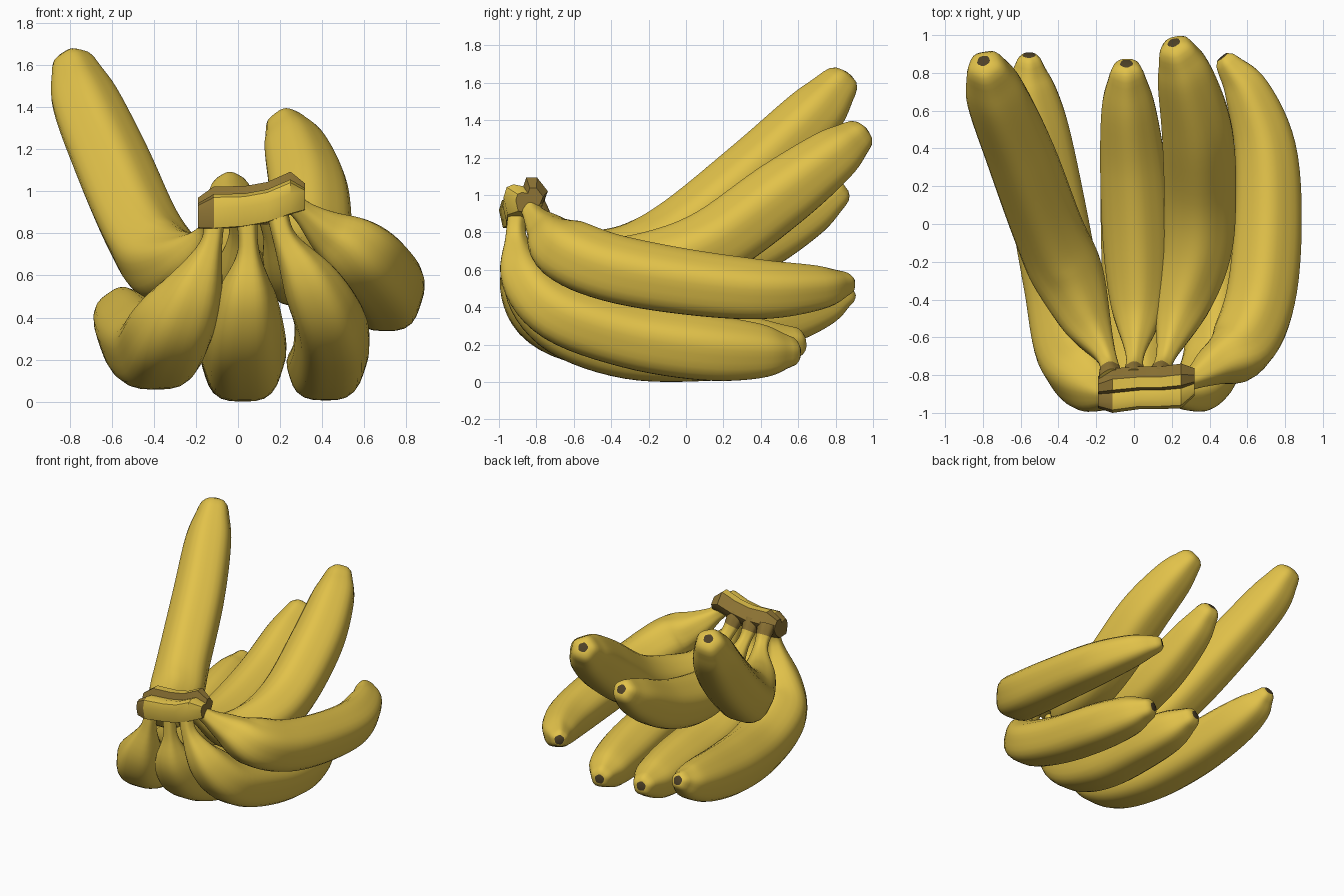
import bpy, bmesh, math
from mathutils import Vector

cube = bpy.data.objects.get("Cube")
if cube:
    bpy.data.objects.remove(cube, do_unlink=True)


def material(name, rgb):
    m = bpy.data.materials.new(name)
    m.use_nodes = True
    m.diffuse_color = (*rgb, 1)
    bsdf = m.node_tree.nodes["Principled BSDF"]
    bsdf.inputs["Base Color"].default_value = (*rgb, 1)
    bsdf.inputs["Roughness"].default_value = 0.6
    return m


YELLOW = material("banana yellow", (0.76, 0.54, 0.068))
BROWN = material("stem brown", (0.27, 0.175, 0.035))
DARK = material("tip dark brown", (0.075, 0.052, 0.02))
SIDES = 30


def finish(name, bm, mats, angle):
    bmesh.ops.recalc_face_normals(bm, faces=bm.faces)
    mesh = bpy.data.meshes.new(name)
    bm.to_mesh(mesh)
    bm.free()
    for m in mats:
        mesh.materials.append(m)
    ob = bpy.data.objects.new(name, mesh)
    bpy.context.collection.objects.link(ob)
    bpy.ops.object.select_all(action='DESELECT')
    ob.select_set(True)
    bpy.context.view_layer.objects.active = ob
    bpy.ops.object.shade_smooth_by_angle(angle=math.radians(angle))


def spline(points, steps=6):
    """Smooth curve through points of x, y, z, radius."""
    p = [Vector(q) for q in points]
    p = [2 * p[0] - p[1]] + p + [2 * p[-1] - p[-2]]
    out = []
    for a, b, c, d in zip(p, p[1:], p[2:], p[3:]):
        for i in range(steps):
            t = i / steps
            out.append(0.5 * (2 * b + (c - a) * t + (2 * a - 5 * b + 4 * c - d) * t * t
                              + (3 * b - a - 3 * c + d) * t ** 3))
    return out + [p[-2]]


def bridge(bm, a, b):
    n = len(a)
    return [bm.faces.new((a[i], a[(i + 1) % n], b[(i + 1) % n], b[i])) for i in range(n)]


def banana(name, points, collar=0):
    """Ridged fruit along a path; the first collar rings are brown."""
    path = spline(points)
    # Rounded blossom end with a small dark scar
    end, r = path[-1].xyz, path[-1].w
    way = (end - path[-3].xyz).normalized()
    for ahead, width in ((0.35, r * 0.86), (0.56, r * 0.65), (0.68, 0.034)):
        path.append(Vector((*(end + way * ahead * r), width)))
    bm = bmesh.new()
    rings = []
    for i, q in enumerate(path):
        t = (path[min(i + 1, len(path) - 1)].xyz - path[max(i - 1, 0)].xyz).normalized()
        u = Vector((1, 0, 0))
        u = (u - t * u.dot(t)).normalized()
        v = t.cross(u)
        ring = []
        for k in range(SIDES):
            a = 2 * math.pi * k / SIDES
            # Five soft ridges run along the fruit
            w = q.w * (1 + 0.04 * math.cos(5 * a + math.pi / 2))
            ring.append(bm.verts.new(q.xyz + (u * math.cos(a) + v * math.sin(a)) * w))
        rings.append(ring)
    for i, (a, b) in enumerate(zip(rings, rings[1:])):
        for f in bridge(bm, a, b):
            f.material_index = 2 if i < collar else 0
    bm.faces.new(rings[0])
    bm.faces.new(rings[-1]).material_index = 1
    finish(name, bm, (YELLOW, DARK, BROWN), 60)


# Upper row of fruit
banana("upper_right_banana", [
    (-.12, -.82, .93, .065), (-.145, -.71, .8, .052), (-.25, -.52, .68, .13),
    (-.355, -.25, .67, .188), (-.46, 0, .815, .186), (-.6, .38, 1.13, .182),
    (-.725, .68, 1.42, .16), (-.78, .82, 1.59, .107)], 3)
banana("upper_middle_banana", [
    (.0, -.82, .94, .065), (.005, -.7, .79, .048), (.02, -.45, .61, .14),
    (.015, -.1, .6, .177), (-.005, .3, .71, .172), (-.03, .63, .89, .14),
    (-.038, .8, 1.01, .09)], 3)
banana("upper_left_banana", [
    (.13, -.82, .95, .065), (.17, -.7, .79, .052), (.25, -.45, .63, .14),
    (.33, -.15, .63, .18), (.35, .15, .74, .188), (.335, .5, .99, .185),
    (.275, .78, 1.2, .15), (.23, .91, 1.305, .1)], 3)
banana("side_left_banana", [
    (.22, -.86, .98, .05), (.31, -.82, .9, .055), (.42, -.75, .81, .105),
    (.57, -.65, .705, .172), (.67, -.4, .605, .182), (.71, 0, .53, .176),
    (.695, .4, .49, .16), (.6, .7, .5, .12), (.495, .85, .525, .065)])

# Lower row of fruit
banana("lower_right_banana", [
    (-.11, -.9, .9, .05), (-.13, -.91, .74, .055), (-.22, -.85, .5, .152),
    (-.315, -.69, .34, .2), (-.38, -.33, .252, .2), (-.455, .1, .28, .195),
    (-.515, .5, .355, .17), (-.55, .73, .42, .128), (-.555, .85, .473, .072)])
banana("lower_middle_banana", [
    (.04, -.9, .9, .05), (.05, -.9, .71, .052), (.04, -.84, .5, .14),
    (.03, -.65, .32, .187), (.03, -.3, .205, .197), (.01, .1, .183, .185),
    (-.02, .4, .185, .15), (-.05, .58, .21, .085)])
banana("lower_left_banana", [
    (.18, -.9, .93, .05), (.225, -.91, .77, .058), (.345, -.86, .56, .135),
    (.435, -.68, .375, .168), (.445, -.3, .245, .178), (.425, .1, .18, .178),
    (.375, .4, .16, .145), (.335, .55, .16, .085)])

# Crown that joins the stems: a lipped profile swept sideways
profile = [(-.08, -.11), (-.1, -.02), (-.085, .03), (-.05, .045), (.0, .035),
           (.015, .08), (.07, .08), (.125, .01), (.1, -.05), (.03, -.115)]
scar_sides = {4, 6, 7}
sections = ((-.19, -.9, .91, .75), (-.115, -.895, .94, 1.05), (.03, -.88, .945, 1),
            (.14, -.88, .965, 1), (.25, -.87, 1.01, 1.05), (.32, -.845, .985, .65))
bm = bmesh.new()
rings = [[bm.verts.new((x, y + a * s, z + b * s)) for a, b in profile]
         for x, y, z, s in sections]
last = len(sections) - 2
for j, (a, b) in enumerate(zip(rings, rings[1:])):
    for k, f in enumerate(bridge(bm, a, b)):
        f.material_index = int(k in scar_sides or j == 0 or (j == last and 3 < k < 8))
for ring in (rings[0], rings[-1]):
    bm.faces.new(ring).material_index = 1
finish("crown", bm, (YELLOW, BROWN), 35)
